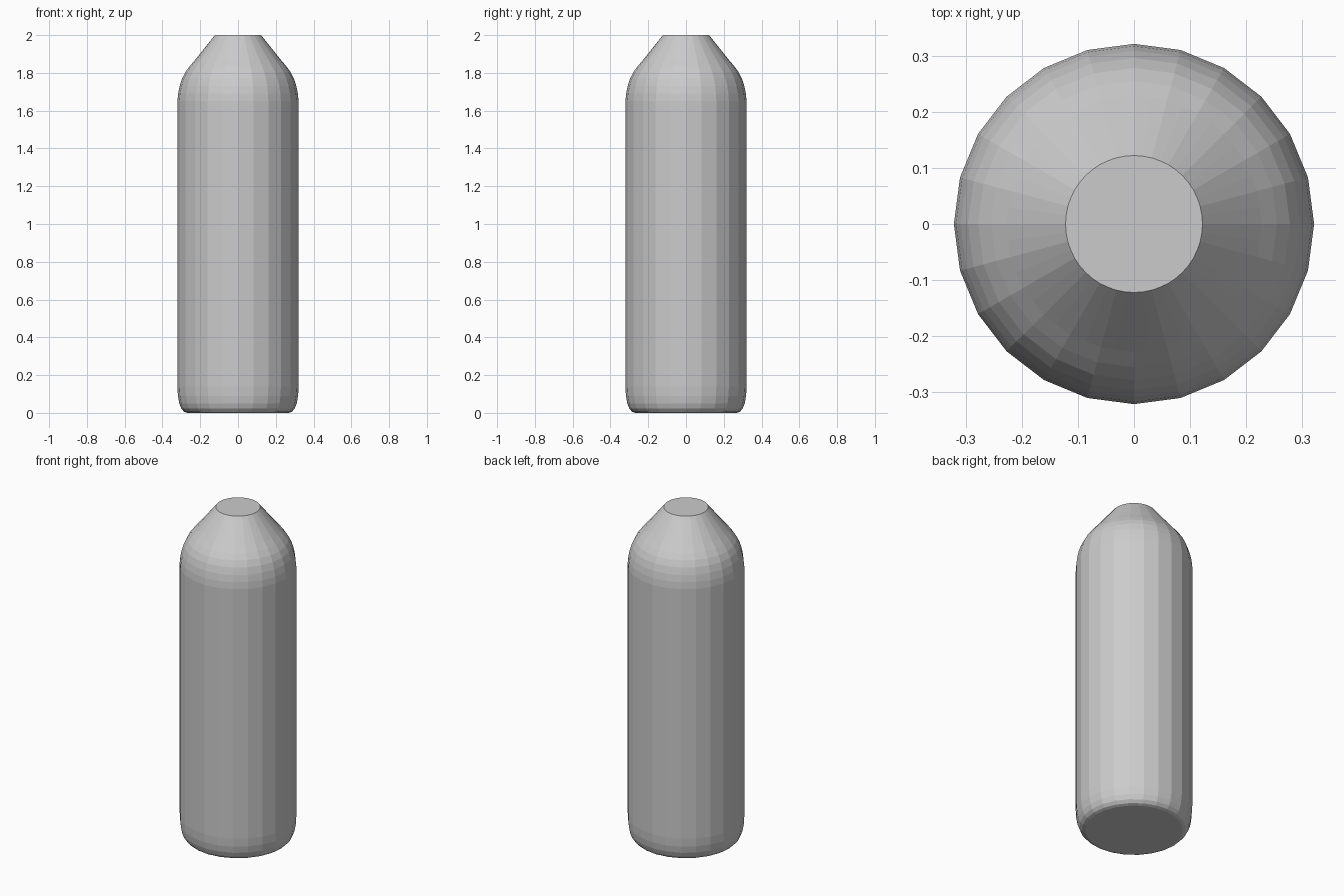
import bpy, bmesh, math

if "Cube" in bpy.data.objects:
    bpy.data.objects.remove(bpy.data.objects["Cube"])

SEG = 48
# Lathe profile (radius, height), base to mouth
profile = [(0.268, 0.0), (0.285, 0.006), (0.300, 0.022), (0.311, 0.05),
           (0.318, 0.09), (0.321, 0.14), (0.321, 1.65), (0.317, 1.69),
           (0.309, 1.73), (0.296, 1.77), (0.278, 1.805), (0.255, 1.836),
           (0.228, 1.868), (0.122, 2.0)]


def ring(bm, r, z):
    # Body rings follow a 24-sided outline, the mouth stays rounder
    verts = []
    for i in range(SEG):
        a = 2 * math.pi * i / SEG
        k = math.cos(math.pi / 24) if i % 2 and z < 1.99 else 1.0
        verts.append(bm.verts.new((r * k * math.cos(a), r * k * math.sin(a), z)))
    return verts


# Bottle body with rounded base, domed shoulder and flat top
bm = bmesh.new()
rings = [ring(bm, r, z) for r, z in profile]
for lo, hi in zip(rings, rings[1:]):
    for i in range(SEG):
        j = (i + 1) % SEG
        bm.faces.new((lo[i], lo[j], hi[j], hi[i]))
bm.faces.new(rings[0][::-1])
bm.faces.new(rings[-1])

mesh = bpy.data.meshes.new("bottle_body")
bm.to_mesh(mesh)
bm.free()
body = bpy.data.objects.new("bottle_body", mesh)
bpy.context.collection.objects.link(body)
